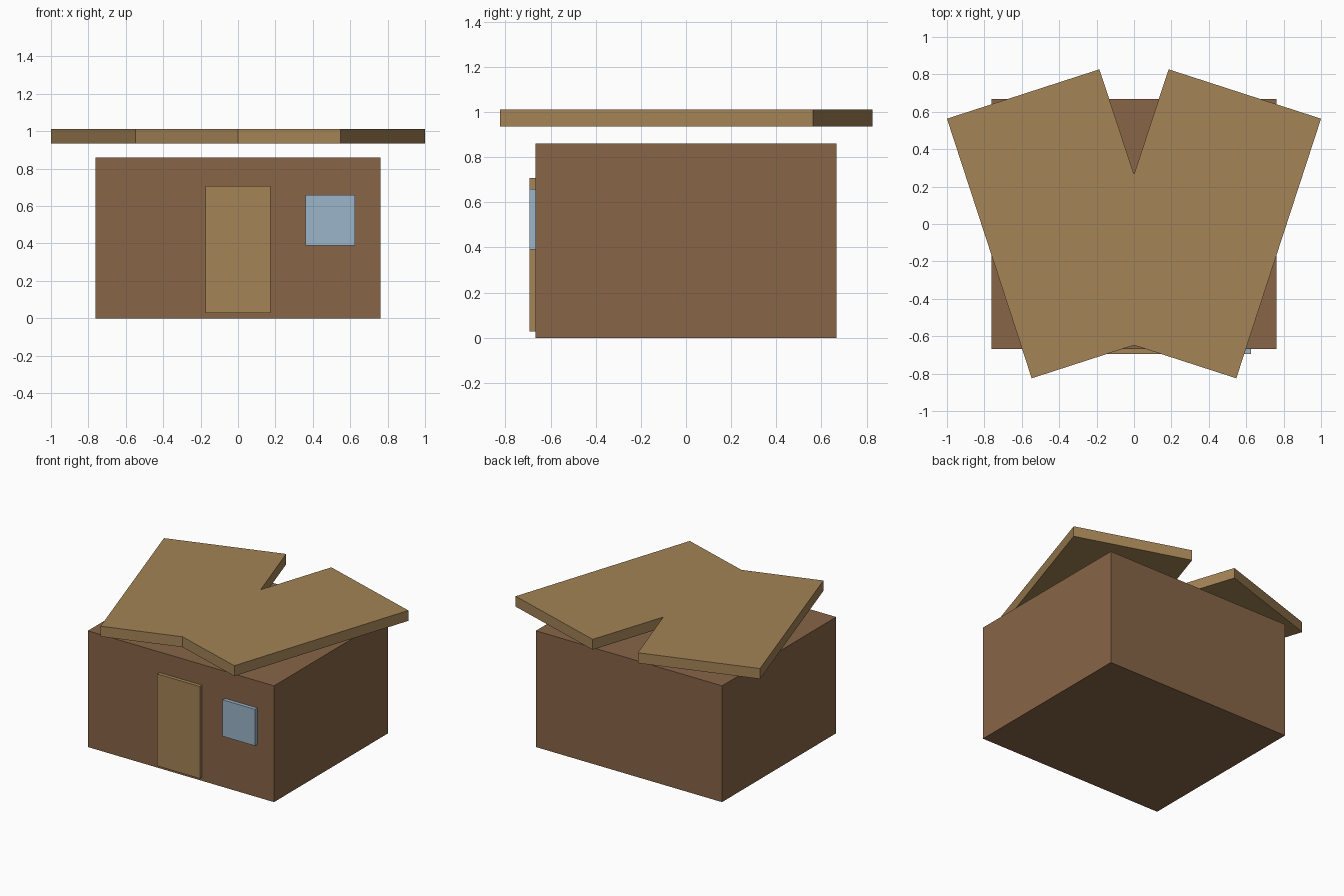
import bpy
import bmesh

cube = bpy.data.objects.get("Cube")
if cube:
    bpy.data.objects.remove(cube, do_unlink=True)


def material(name, rgb):
    mat = bpy.data.materials.new(name)
    mat.use_nodes = True
    color = (*rgb, 1.0)
    mat.diffuse_color = color
    mat.node_tree.nodes["Principled BSDF"].inputs["Base Color"].default_value = color
    return mat


def extrude(name, outline, bottom, top, mat):
    """Raise a flat counter-clockwise outline into a solid slab."""
    bm = bmesh.new()
    base = bm.faces.new([bm.verts.new((x, y, bottom)) for x, y in outline])
    result = bmesh.ops.extrude_face_region(bm, geom=[base], use_keep_orig=True)
    raised = [g for g in result["geom"] if isinstance(g, bmesh.types.BMVert)]
    bmesh.ops.translate(bm, verts=raised, vec=(0, 0, top - bottom))
    bmesh.ops.recalc_face_normals(bm, faces=bm.faces)
    mesh = bpy.data.meshes.new(name)
    bm.to_mesh(mesh)
    bm.free()
    mesh.materials.append(mat)
    obj = bpy.data.objects.new(name, mesh)
    bpy.context.collection.objects.link(obj)
    return obj


def box(name, x, y, z, mat):
    outline = [(x[0], y[0]), (x[1], y[0]), (x[1], y[1]), (x[0], y[1])]
    return extrude(name, outline, z[0], z[1], mat)


wall_brown = material("wall brown", (0.242, 0.130, 0.063))
light_wood = material("light wood", (0.371, 0.227, 0.093))
glass_blue = material("glass blue", (0.328, 0.462, 0.578))

# House body
WALL_Y = 0.667
FRONT_Y = -0.694
box("walls", (-0.762, 0.762), (-WALL_Y, WALL_Y), (0, 0.86), wall_brown)

# Door and window standing slightly proud of the front wall
box("door", (-0.175, 0.173), (FRONT_Y, -WALL_Y), (0.027, 0.708), light_wood)
box("window", (0.36, 0.625), (FRONT_Y, -WALL_Y), (0.39, 0.66), glass_blue)

# Floating roof: two splayed slabs joined on the centre line
right_half = [(0, -0.648), (0.547, -0.825), (1.0, 0.563), (0.185, 0.827), (0, 0.265)]
left_half = [(-x, y) for x, y in reversed(right_half[1:-1])]
extrude("roof", right_half + left_half, 0.935, 1.012, light_wood)
